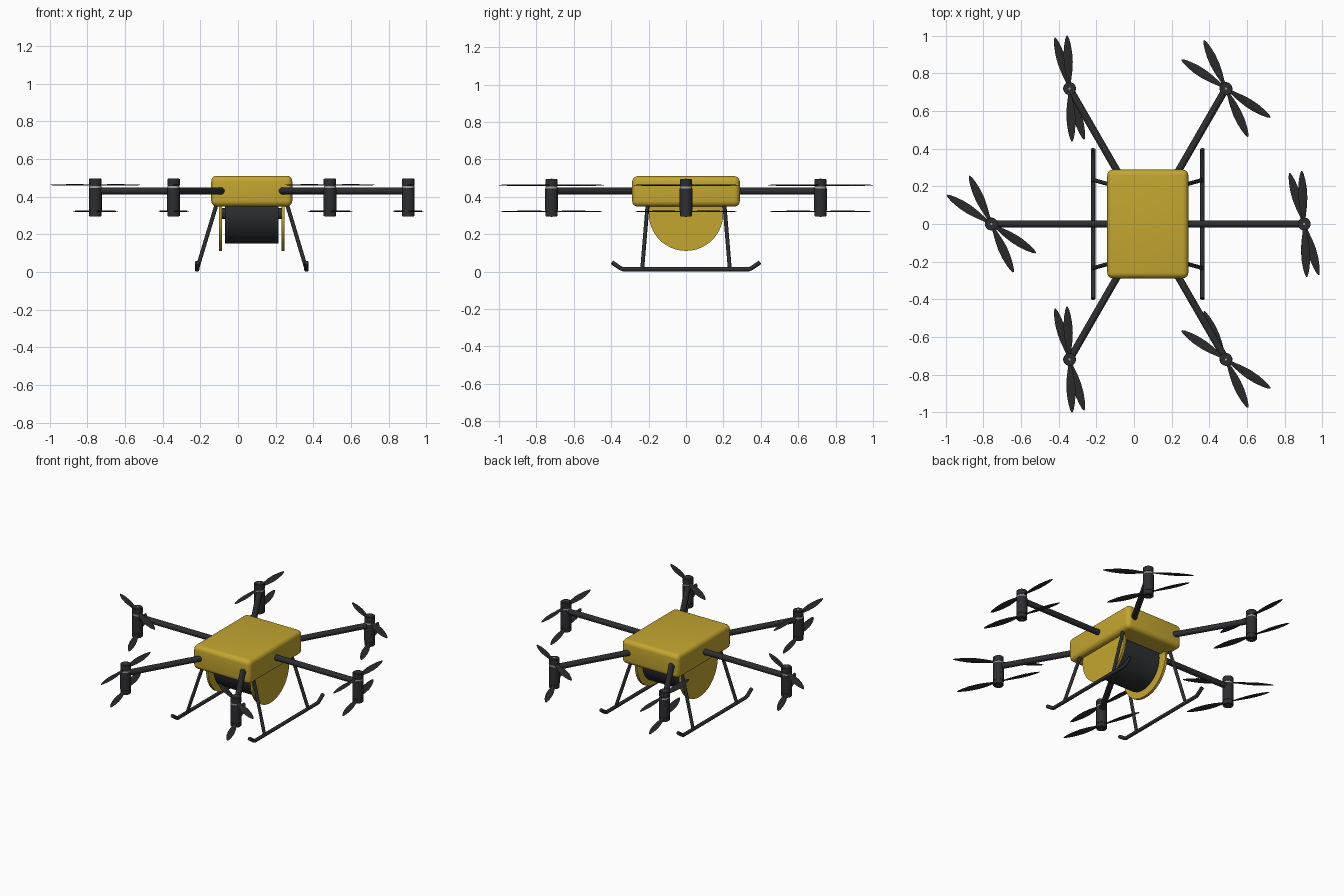
import bpy, bmesh, math
from mathutils import Vector

if "Cube" in bpy.data.objects:
    bpy.data.objects.remove(bpy.data.objects["Cube"])

CX = 0.073          # fuselage centre line
ARM = 0.83          # hub distance from the centre


def material(name, rgb, rough=0.5):
    m = bpy.data.materials.new(name)
    m.use_nodes = True
    m.diffuse_color = (*rgb, 1)
    bsdf = m.node_tree.nodes["Principled BSDF"]
    bsdf.inputs["Base Color"].default_value = (*rgb, 1)
    bsdf.inputs["Roughness"].default_value = rough
    return m


YELLOW = material("yellow_paint", (0.55, 0.38, 0.03))
CARBON = material("carbon_black", (0.026, 0.027, 0.030))
BLADE = material("blade_black", (0.023, 0.023, 0.023))
METAL = material("bare_metal", (0.35, 0.36, 0.37))


def make(name, bm, mat, smooth=True):
    bmesh.ops.recalc_face_normals(bm, faces=bm.faces)
    mesh = bpy.data.meshes.new(name)
    bm.to_mesh(mesh)
    bm.free()
    ob = bpy.data.objects.new(name, mesh)
    bpy.context.collection.objects.link(ob)
    mesh.materials.append(mat)
    if smooth:
        bpy.ops.object.select_all(action='DESELECT')
        ob.select_set(True)
        bpy.context.view_layer.objects.active = ob
        bpy.ops.object.shade_smooth_by_angle(angle=math.radians(35))
    return ob


def rod(name, a, b, radius, mat, sides=24, bevel=0.0):
    """Capped cylinder between two points, with optional rounded rims."""
    a, b = Vector(a), Vector(b)
    bm = bmesh.new()
    bmesh.ops.create_cone(bm, cap_ends=True, segments=sides, radius1=radius,
                          radius2=radius, depth=(b - a).length)
    if bevel:
        rims = [e for e in bm.edges if abs(e.verts[0].co.z - e.verts[1].co.z) < 1e-6]
        bmesh.ops.bevel(bm, geom=rims, offset=bevel, segments=2, affect='EDGES')
    turn = (b - a).to_track_quat('Z', 'Y').to_matrix().to_4x4()
    bm.transform(turn)
    bmesh.ops.translate(bm, verts=bm.verts, vec=(a + b) / 2)
    return make(name, bm, mat)


# Propeller stations: radius, half width, pitch in degrees
STATIONS = [(0.012, 0.008, 12), (0.045, 0.011, 12), (0.09, 0.019, 11), (0.14, 0.024, 9),
            (0.19, 0.023, 7), (0.235, 0.017, 6), (0.265, 0.010, 5), (0.281, 0.003, 4)]


def propeller(name, hub, angle):
    """Two tapered, twisted blades joined to a small centre disc."""
    bm = bmesh.new()
    for turn in (angle, angle + 180):
        a = math.radians(turn)
        out, side = Vector((math.cos(a), math.sin(a), 0)), Vector((-math.sin(a), math.cos(a), 0))
        rings = []
        for r, w, pitch in STATIONS:
            p = math.radians(pitch)
            chord = side * math.cos(p) + Vector((0, 0, math.sin(p)))
            up = out.cross(chord)
            t = min(0.0025, w * 0.4)
            shape = [(-1, 0), (-0.3, 1), (0.4, 0.9), (1, 0), (0.4, -0.9), (-0.3, -1)]
            rings.append([bm.verts.new(Vector(hub) + out * r + chord * w * u + up * t * v)
                          for u, v in shape])
        for r1, r2 in zip(rings, rings[1:]):
            for i in range(6):
                j = (i + 1) % 6
                bm.faces.new((r1[i], r1[j], r2[j], r2[i]))
        bm.faces.new(rings[0])
        bm.faces.new(rings[-1])
    make(name, bm, BLADE)


# Fuselage: softly rounded box
bm = bmesh.new()
bmesh.ops.create_cube(bm, size=1)
bmesh.ops.scale(bm, verts=bm.verts, vec=(0.43, 0.576, 0.163))
bmesh.ops.bevel(bm, geom=bm.edges[:], offset=0.03, segments=5, profile=0.5, affect='EDGES')
bmesh.ops.translate(bm, verts=bm.verts, vec=(CX, 0, 0.429))
make("fuselage", bm, YELLOW)

# Hose drum between two round cheek plates
rod("drum", (CX - 0.143, 0, 0.31), (CX + 0.143, 0, 0.31), 0.159, CARBON, 64)
rod("drum_axle", (CX - 0.16, 0, 0.31), (CX + 0.16, 0, 0.31), 0.03, CARBON, 24)
for s, side in ((-1, "right"), (1, "left")):
    rod(f"drum_cheek_{side}", (CX + s * 0.157, 0, 0.31), (CX + s * 0.175, 0, 0.31),
        0.199, YELLOW, 64, 0.002)

# Six arms, each with a motor pod and two stacked propellers
for i in range(6):
    a = math.radians(60 * i)
    c, s = math.cos(a), math.sin(a)
    x, y = CX + ARM * c, ARM * s
    rod(f"arm_{i + 1}", (CX + 0.1 * c, 0.1 * s, 0.43), (x, y, 0.43), 0.019, CARBON)
    rod(f"lower_motor_{i + 1}", (x, y, 0.295), (x, y, 0.326), 0.033, CARBON, 32, 0.003)
    rod(f"motor_pod_{i + 1}", (x, y, 0.324), (x, y, 0.447), 0.034, CARBON, 32, 0.002)
    rod(f"motor_ring_{i + 1}", (x, y, 0.445), (x, y, 0.456), 0.0325, METAL, 32)
    rod(f"upper_motor_{i + 1}", (x, y, 0.455), (x, y, 0.495), 0.033, CARBON, 32, 0.003)
    for end, z in (("top", 0.495), ("bottom", 0.295)):
        rod(f"{end}_screw_{i + 1}", (x, y, z - 0.002), (x, y, z + 0.002), 0.006, METAL, 12)
    top, low = (92.7, 106.0) if i % 2 == 0 else (147.0, 114.5)
    propeller(f"upper_propeller_{i + 1}", (x, y, 0.462), top)
    propeller(f"lower_propeller_{i + 1}", (x, y, 0.322), low)

# Landing gear: splayed struts on skids with turned-up ends
for s, side in ((-1, "right"), (1, "left")):
    sx = CX + s * 0.29
    for t, end in ((-1, "front"), (1, "back")):
        rod(f"strut_{end}_{side}", (CX + s * 0.182, t * 0.204, 0.375),
            (sx, t * 0.234, 0.016), 0.0105, CARBON, 16)
    curve = bpy.data.curves.new(f"skid_{side}", 'CURVE')
    curve.dimensions = '3D'
    curve.bevel_depth = 0.012
    curve.bevel_resolution = 3
    curve.use_fill_caps = True
    path = [(-0.396, 0.05), (-0.35, 0.018), (-0.335, 0.0125),
            (0.335, 0.0125), (0.35, 0.018), (0.396, 0.05)]
    spline = curve.splines.new('POLY')
    spline.points.add(len(path) - 1)
    for p, (y, z) in zip(spline.points, path):
        p.co = (sx, y, z, 1)
    curve.materials.append(CARBON)
    bpy.context.collection.objects.link(bpy.data.objects.new(f"skid_{side}", curve))
